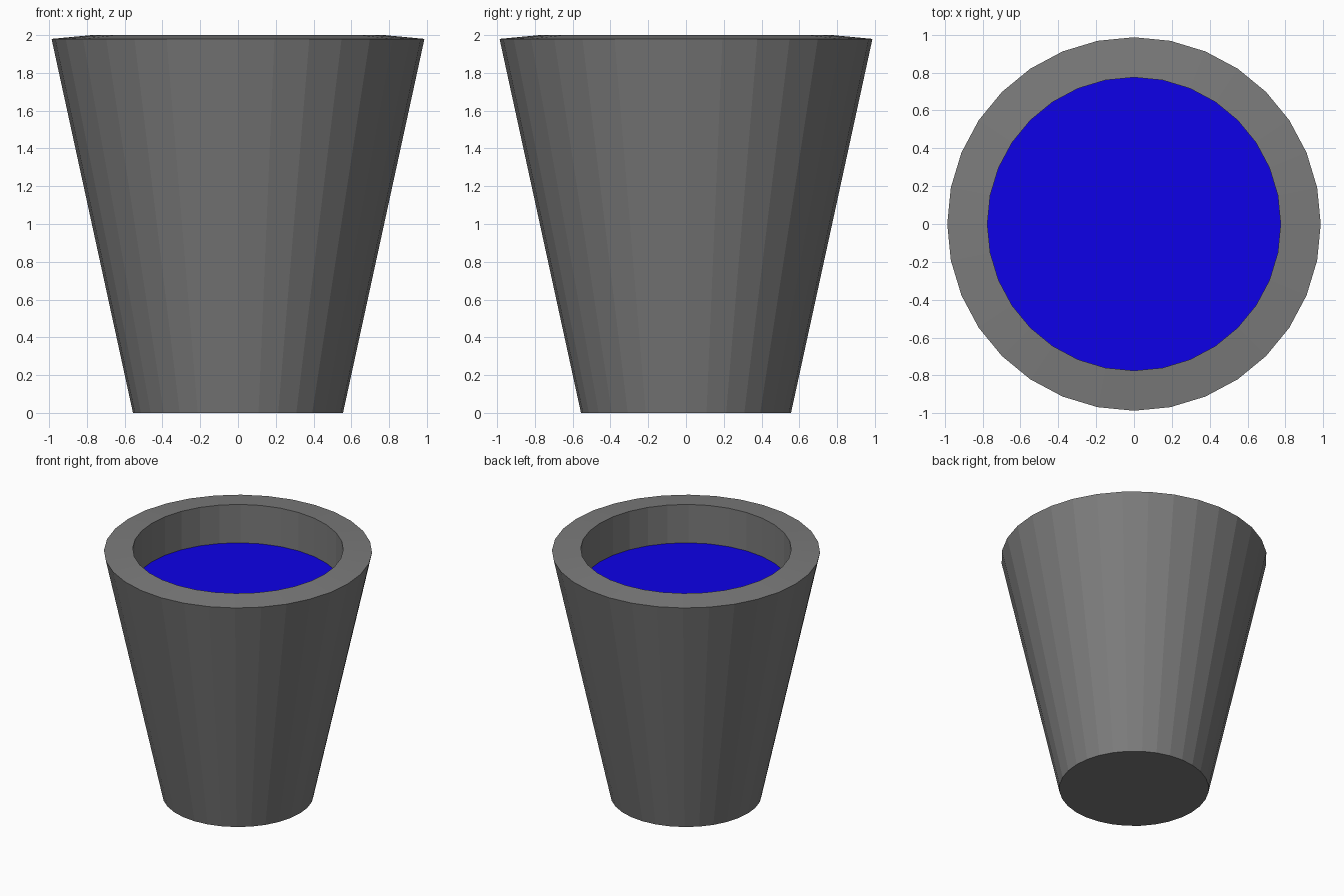
import bpy, bmesh
from math import cos, sin, tau

if "Cube" in bpy.data.objects:
    bpy.data.objects.remove(bpy.data.objects["Cube"])

SIDES = 32


def lathe(name, profile, color, cap_first=False, cap_last=False):
    """Revolve (radius, z) points around z with flat faces."""
    bm = bmesh.new()
    rings = [[bm.verts.new((r * cos(tau * i / SIDES), r * sin(tau * i / SIDES), z))
              for i in range(SIDES)] for r, z in profile]
    for a, b in zip(rings, rings[1:]):
        for i in range(SIDES):
            j = (i + 1) % SIDES
            bm.faces.new((a[i], a[j], b[j], b[i]))
    if cap_first:
        bm.faces.new(rings[0][::-1])
    if cap_last:
        bm.faces.new(rings[-1])
    mesh = bpy.data.meshes.new(name)
    bm.to_mesh(mesh)
    bm.free()
    mat = bpy.data.materials.new(name + "_color")
    mat.diffuse_color = color
    mat.use_nodes = True
    mat.node_tree.nodes["Principled BSDF"].inputs["Base Color"].default_value = mat.diffuse_color
    mesh.materials.append(mat)
    obj = bpy.data.objects.new(name, mesh)
    bpy.context.collection.objects.link(obj)
    return obj


# Tapered cup: base, outer wall, gently sloped rim, straight inner wall
lathe("cup", [(0.556, 0), (0.987, 1.98), (0.775, 2.0), (0.775, 1.688)],
      (0.2, 0.2, 0.2, 1), cap_first=True)

# Liquid surface closing the inside of the cup
lathe("liquid", [(0.775, 1.688)], (0.004, 0.0, 0.8, 1), cap_last=True)
